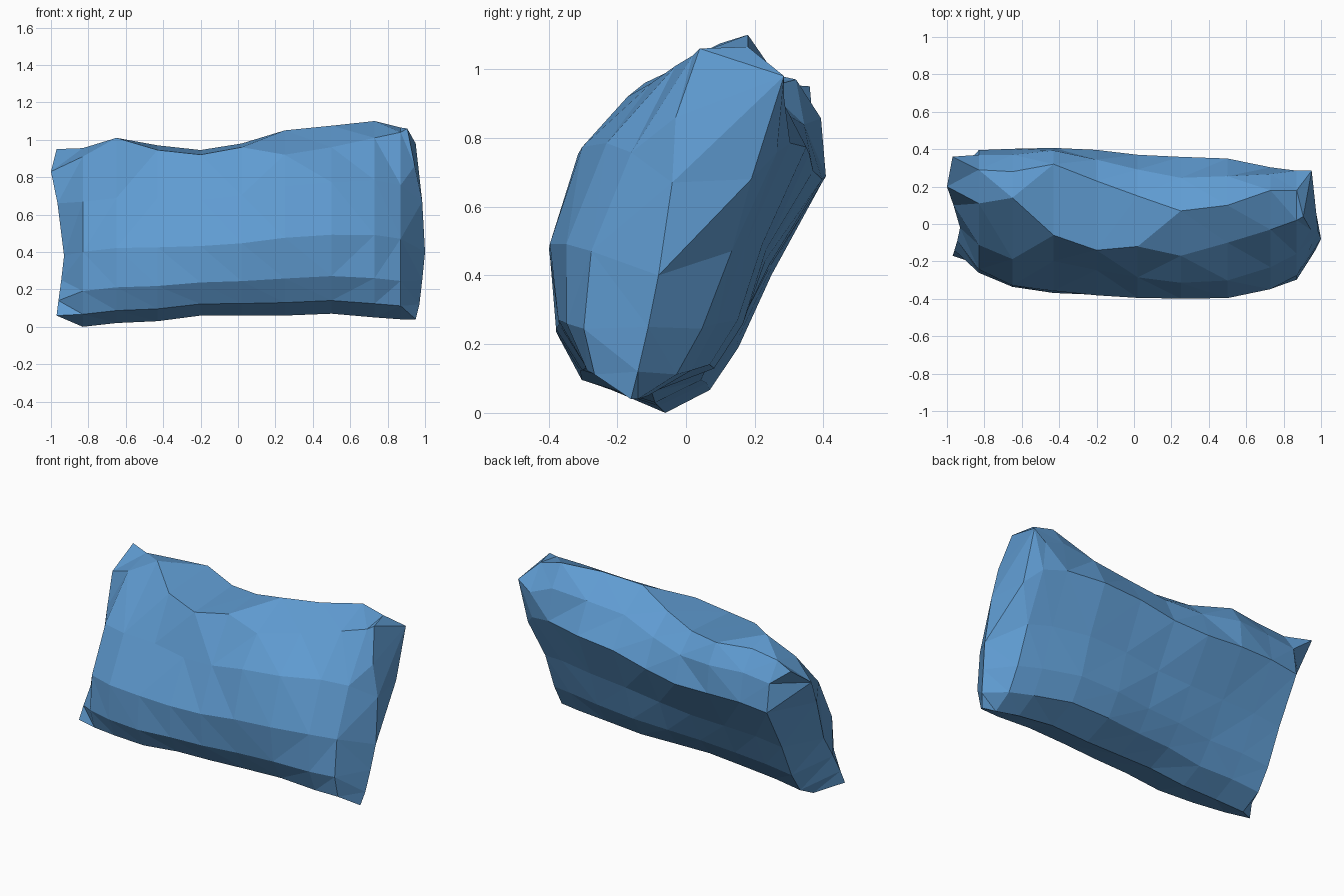
import bpy, bmesh
from mathutils import Vector

if "Cube" in bpy.data.objects:
    bpy.data.objects.remove(bpy.data.objects["Cube"])

# Pillow profile: fraction up the seam, front fullness, back fullness
PROFILE = [(0, 0, 0), (.07, .55, .50), (.2, .82, .68), (.42, 1, .77),
           (.7, .90, 1), (.88, .61, .58), (1, 0, 0)]

# Cross-sections: x, top y z, bottom y z, front and back depth, front ridge y z
STATIONS = [
    (-.83, .29, .955, -.06, .00, .33, .21, .11, .91),
    (-.65, .28, .975, -.08, .02, .40, .23, .14, 1.01),
    (-.43, .32, .97, -.09, .03, .44, .21, -.06, .945),
    (-.20, .23, .945, -.10, .06, .42, .265, -.14, .92),
    (.02, .15, .98, -.10, .06, .40, .295, -.12, .96),
    (.25, .07, 1.05, -.10, .06, .37, .34, -.17, .92),
    (.50, .10, 1.075, -.10, .07, .38, .31, -.10, .96),
    (.73, .18, 1.10, -.11, .05, .36, .21, -.03, 1.01),
    (.87, .18, 1.065, -.14, .04, .27, .18, .02, 1.04),
]

# Side seams, bottom to top
LEFT = [(-.97, -.17, .06), (-.96, -.14, .14), (-.945, -.09, .25), (-.93, -.02, .38),
        (-.965, .10, .66), (-1, .20, .83), (-.97, .36, .95)]
RIGHT = [(.95, -.16, .04), (.97, -.14, .12), (.985, -.11, .25), (1, -.08, .40),
         (.985, -.04, .67), (.945, -.03, .86), (.905, .04, 1.06)]


def closed(seam):
    # Up the front, then down the back
    return seam + seam[-2:0:-1]


def section(x, yt, zt, yb, zb, front, back, yr, zr):
    at = lambda t, d: (x, yb + (yt - yb) * t + d, zb + (zt - zb) * t)
    ring = ([at(t, -front * f) for t, f, b in PROFILE]
            + [at(t, back * b) for t, f, b in PROFILE[-2:0:-1]])
    ring[5] = (x, yr, zr)
    return ring


rings = [closed(LEFT)] + [section(*s) for s in STATIONS] + [closed(RIGHT)]
# Upper right back corner is pulled out to a blunt point
rings[-2][7] = (.87, .285, .92)
rings[-1][7] = (.95, .285, .98)
rings[-1][8] = (.95, .19, .68)

bm = bmesh.new()
rows = [[bm.verts.new(Vector(p)) for p in ring] for ring in rings]
n = len(rows[0])
for a, b in zip(rows, rows[1:]):
    for i in range(n):
        j = (i + 1) % n
        bm.faces.new((a[i], a[j], b[j], b[i]))
# Gusset closing the blunt corner
r = rows[-1]
for tri in ((3, 4, 8), (4, 7, 8), (4, 5, 7), (5, 6, 7)):
    bm.faces.new([r[i] for i in tri])
bmesh.ops.remove_doubles(bm, verts=bm.verts, dist=.001)
bmesh.ops.triangulate(bm, faces=bm.faces, quad_method='BEAUTY')
bmesh.ops.recalc_face_normals(bm, faces=bm.faces)

mesh = bpy.data.meshes.new("pillow")
bm.to_mesh(mesh)
bm.free()
pillow = bpy.data.objects.new("pillow", mesh)
bpy.context.collection.objects.link(pillow)

fabric = bpy.data.materials.new("blue_fabric")
fabric.diffuse_color = (.115, .33, .64, 1)
fabric.use_nodes = True
fabric.node_tree.nodes["Principled BSDF"].inputs["Base Color"].default_value = fabric.diffuse_color
mesh.materials.append(fabric)
